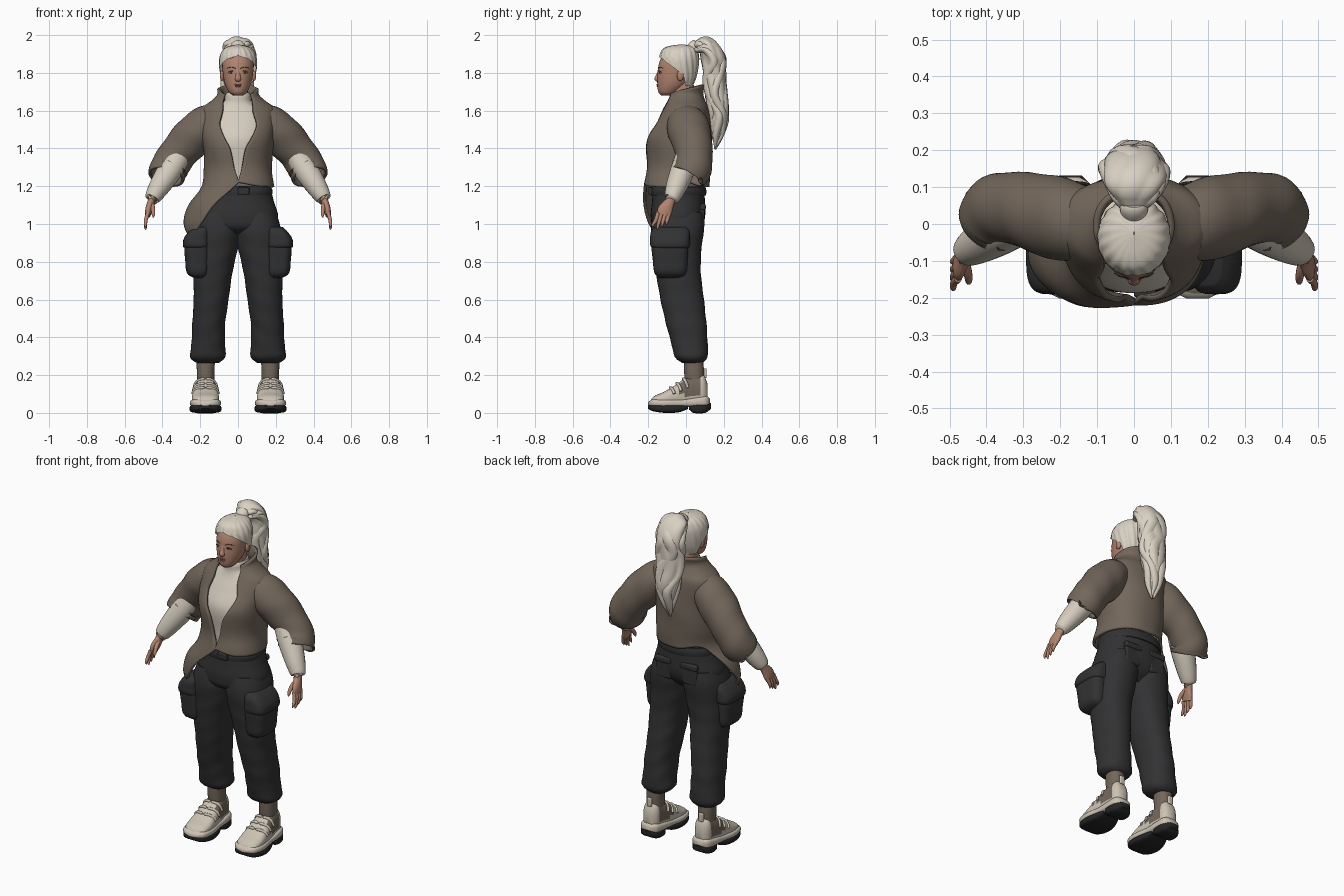
import bpy, bmesh, math
from mathutils import Vector

old = bpy.data.objects.get("Cube")
if old:
    bpy.data.objects.remove(old, do_unlink=True)


def material(name, *rgb):
    m = bpy.data.materials.new(name)
    m.use_nodes = True
    m.diffuse_color = (*rgb, 1)
    bsdf = m.node_tree.nodes["Principled BSDF"]
    bsdf.inputs["Base Color"].default_value = (*rgb, 1)
    bsdf.inputs["Roughness"].default_value = 0.8
    return m


SKIN = material("skin", .44, .23, .16)
HAIR = material("pale hair", .69, .63, .54)
BROWN = material("taupe cloth", .17, .135, .105)
CREAM = material("cream knit", .66, .6, .51)
PANTS = material("charcoal cloth", .032, .032, .034)
SOLE = material("black rubber", .018, .018, .02)
SHOE = material("cream leather", .6, .54, .45)
LIPS = material("lip", .33, .13, .1)
WHITE = material("eye white", .6, .58, .55)
DARK = material("dark brown", .09, .05, .035)


def finish(name, bm, mats, solid=0, mirror=False, angle=50, rule=None):
    """Turn a bmesh into a smooth object with optional thickness and mirroring."""
    me = bpy.data.meshes.new(name)
    bmesh.ops.remove_doubles(bm, verts=bm.verts, dist=.0001)
    bm.normal_update()
    if rule:
        for f in bm.faces:
            f.material_index = rule(f)
    bm.to_mesh(me)
    bm.free()
    for m in mats:
        me.materials.append(m)
    me.shade_smooth()
    me.set_sharp_from_angle(angle=math.radians(angle))
    ob = bpy.data.objects.new(name, me)
    bpy.context.scene.collection.objects.link(ob)
    if mirror:
        ob.modifiers.new("Mirror", "MIRROR")
    if solid:
        mod = ob.modifiers.new("Thickness", "SOLIDIFY")
        mod.thickness, mod.offset = solid, -1
    return ob


def at(table, t):
    """Smoothly interpolate table rows keyed by their first value."""
    t = min(max(t, table[0][0]), table[-1][0])
    i = max(k for k in range(len(table) - 1) if table[k][0] <= t)

    def slope(k, c):
        a, b = table[max(k - 1, 0)], table[min(k + 1, len(table) - 1)]
        return (b[c] - a[c]) / (b[0] - a[0])
    p, q = table[i], table[i + 1]
    d = q[0] - p[0]
    f = (t - p[0]) / d
    h = f * f * (3 - 2 * f)
    return [p[c] + (q[c] - p[c]) * h + d * f * (1 - f) * ((1 - f) * slope(i, c) - f * slope(i + 1, c))
            for c in range(1, len(p))]


def grid(rows, wrap=True, cap=True):
    bm = bmesh.new()
    vs = [[bm.verts.new(p) for p in row] for row in rows]
    n = len(rows[0])
    for a, b in zip(vs, vs[1:]):
        for j in range(n if wrap else n - 1):
            k = (j + 1) % n
            bm.faces.new((a[j], a[k], b[k], b[j]))
    if cap:
        bm.faces.new(vs[0][::-1])
        bm.faces.new(vs[-1])
    return bm


def power(v, p):
    return math.copysign(abs(v) ** p, v)


def shell(name, table, mat, lo=None, hi=None, gap=None, wave=None, p=.9, n=56, rows=36, **kw):
    """Upright body of (z, left, right, front, back) rows; gap opens it at the front."""
    lo = lo or [(0, table[0][0]), (1, table[0][0])]
    hi = hi or [(0, table[-1][0]), (1, table[-1][0])]
    out = []
    for r in range(rows + 1):
        ring = []
        for j in range(n + 1 if gap else n):
            s = j / n
            z0, z1 = at(lo, s)[0], at(hi, s)[0]
            z = z0 + (z1 - z0) * r / rows
            g = max(at(gap, z)[0], 0) if gap else 0
            u = g + s * (math.tau - 2 * g)
            x0, x1, y0, y1 = at(table, z)
            w = wave(u, z) if wave else 1
            ring.append(((x0 + x1) / 2 + (x1 - x0) / 2 * w * power(math.sin(u), p),
                         (y0 + y1) / 2 - (y1 - y0) / 2 * w * power(math.cos(u), p), z))
        out.append(ring)
    return finish(name, grid(out, not gap, not gap), [mat], **kw)


def sym(*rows):
    """Rows (z, half width, front, back) made symmetric about x = 0."""
    return [(z, -w, w, f, b) for z, w, f, b in rows]


def tube(name, path, mat, sides=20, steps=6, cap=True, wave=None, **kw):
    """Tube along (x, y, z, depth radius, width radius) points."""
    table = [(k, *q) for k, q in enumerate(path)]
    count = (len(path) - 1) * steps
    rings = []
    for r in range(count + 1):
        t = r / steps
        x, y, z, ra, rb = at(table, t)
        d = (Vector(at(table, t + .05)[:3]) - Vector(at(table, t - .05)[:3])).normalized()
        a = d.cross(Vector((1, 0, 0))).normalized()
        b = d.cross(a)
        ring = []
        for j in range(sides):
            u = math.tau * j / sides
            w = wave(u, t) if wave else 1
            ring.append(Vector((x, y, z)) + a * ra * w * math.cos(u) + b * rb * w * math.sin(u))
        rings.append(ring)
    return finish(name, grid(rings, True, cap), [mat], **kw)


def ball(name, center, size, mat, **kw):
    bm = bmesh.new()
    bmesh.ops.create_uvsphere(bm, u_segments=20, v_segments=12, radius=1)
    for v in bm.verts:
        v.co = Vector(center) + v.co * Vector(size)
    return finish(name, bm, [mat], **kw)


def box(name, center, size, mat, bevel=.015, **kw):
    bm = bmesh.new()
    bmesh.ops.create_cube(bm, size=1)
    for v in bm.verts:
        v.co = Vector(center) + v.co * Vector(size)
    ob = finish(name, bm, [mat], **kw)
    mod = ob.modifiers.new("Bevel", "BEVEL")
    mod.width, mod.segments = bevel, 3
    return ob


# Head and face
shell("head", sym((1.68, .025, -.13, -.07), (1.695, .045, -.145, -.04), (1.74, .068, -.152, .01), (1.8, .08, -.15, .035),
                  (1.86, .082, -.14, .045), (1.91, .06, -.11, .03), (1.93, .03, -.08, 0)), SKIN, p=1)
shell("neck", sym((1.6, .058, -.08, .05), (1.75, .05, -.08, .04)), SKIN, rows=6)
tube("nose", [(0, -.138, 1.825, .008, .014), (0, -.147, 1.79, .01, .012), (0, -.155, 1.768, .012, .016),
              (0, -.146, 1.757, .006, .012)], SKIN)
ball("ear", (.085, -.03, 1.785), (.011, .018, .028), SKIN, mirror=True)
ball("eye", (.035, -.13, 1.803), (.016, .012, .007), WHITE, mirror=True)
ball("iris", (.035, -.14, 1.803), (.0065, .0035, .0065), DARK, mirror=True)
tube("upper_eyelid", [(.016, -.142, 1.804, .002, .002), (.035, -.143, 1.811, .002, .002), (.053, -.133, 1.804, .002, .002)],
     DARK, sides=8, mirror=True)
tube("eyebrow", [(.014, -.146, 1.823, .002, .002), (.036, -.139, 1.83, .002, .003), (.058, -.123, 1.825, .001, .001)],
     DARK, sides=8, mirror=True)
ball("upper_lip", (0, -.149, 1.738), (.02, .007, .005), LIPS)
ball("lower_lip", (0, -.148, 1.73), (.017, .008, .006), LIPS)

# Hair swept back into a high ponytail
shell("hair_cap", sym((1.73, .076, -.1, .035), (1.78, .09, -.12, .055), (1.85, .1, -.143, .068), (1.9, .092, -.136, .066),
                      (1.935, .064, -.11, .05), (1.95, .02, -.05, .01), (1.951, .001, -.03, -.02)), HAIR, n=120,
      gap=[(1.73, 2), (1.78, 1.8), (1.81, 1.5), (1.84, 1.1), (1.87, .65), (1.893, 0), (1.96, 0)],
      wave=lambda u, z: 1 + .018 * math.sin(18 * u + 30 * z), p=1)
tube("hair_band", [(0, .02, 1.915, .03, .035), (0, .045, 1.94, .033, .038), (0, .06, 1.95, .028, .03)], HAIR)
tail = [(0, .04, 1.93, .02, .03), (0, .07, 1.945, .036, .055), (0, .11, 1.945, .05, .085), (0, .145, 1.88, .066, .094),
        (0, .15, 1.8, .066, .088), (0, .16, 1.7, .06, .085), (0, .17, 1.6, .06, .072), (0, .165, 1.5, .042, .048),
        (0, .158, 1.42, .008, .01)]
tube("ponytail", tail, HAIR, sides=60, wave=lambda u, t: .86 + .1 * abs(math.sin(2.5 * u + 1.2 * math.sin(1.6 * t))))
for i in range(6):
    lock = []
    for k, (x, y, z, ra, rb) in enumerate(tail[1:]):
        turn = math.tau * i / 6 + .75 * math.sin(1.7 * k + i)
        lock.append((rb * .62 * math.sin(turn), y + ra * .62 * math.cos(turn), z - .012 * (i % 3), ra * .42, rb * .42))
    tube("ponytail_lock", lock, HAIR, sides=14)

# Knitted top with a high neck
shell("inner_top", sym((1.23, .15, -.17, .1), (1.3, .155, -.175, .105), (1.45, .165, -.185, .11), (1.55, .17, -.135, .105),
                       (1.61, .13, -.1, .09), (1.645, .075, -.088, .06), (1.68, .068, -.088, .055),
                       (1.695, .06, -.08, .05)), CREAM)

# Jacket: open front, raised collar, long hem on its right side
shell("jacket_body", [(.92, -.27, .2, -.2, .1), (1, -.287, .2, -.232, .11), (1.1, -.265, .195, -.235, .115)] +
      sym((1.2, .192, -.226, .122), (1.3, .18, -.205, .132), (1.45, .19, -.214, .135), (1.55, .205, -.16, .13),
          (1.615, .192, -.125, .12), (1.655, .14, -.11, .1), (1.69, .108, -.103, .09), (1.735, .118, -.115, .1)),
      BROWN, lo=[(0, 1.22), (.1, 1.2), (.5, 1.195), (.66, 1.2), (.76, 1.02), (.83, .925), (.9, 1.01), (.96, 1.15), (1, 1.22)],
      hi=[(0, 1.69), (.15, 1.71), (.5, 1.735), (.85, 1.71), (1, 1.69)],
      gap=[(.9, 0), (1.23, 0), (1.3, .09), (1.4, .2), (1.46, .36), (1.53, .47), (1.58, .4), (1.62, .4), (1.68, .68),
           (1.74, .75)],
      wave=lambda u, z: 1 + .012 * math.sin(3 * u + 25 * z), n=80, rows=50, solid=.016)
tube("jacket_sleeve", [(.06, 0, 1.56, .07, .07), (.16, .005, 1.53, .108, .1), (.24, .025, 1.46, .11, .108),
                       (.315, .043, 1.375, .098, .1), (.366, .036, 1.295, .1, .1), (.38, .01, 1.25, .097, .097)],
     BROWN, sides=36, cap=False, solid=.014, mirror=True, wave=lambda u, t: 1 + .015 * math.sin(2 * u + 5 * t))

# Forearms and hands
tube("knit_sleeve", [(.3, .01, 1.38, .06, .062), (.36, -.018, 1.285, .064, .066), (.415, -.05, 1.2, .056, .056),
                     (.452, -.073, 1.14, .042, .042), (.455, -.076, 1.134, .03, .03)], CREAM, mirror=True)
tube("palm", [(.448, -.07, 1.15, .026, .022), (.46, -.088, 1.115, .028, .02), (.472, -.11, 1.075, .039, .019),
              (.478, -.12, 1.045, .036, .014)], SKIN, mirror=True)
for i in range(4):
    y, drop = -.148 + .02 * i, .012 * abs(i - 1)
    tube("finger", [(.477, y, 1.06, .011, .011), (.488, y - .012, 1.02, .01, .01),
                    (.49, y - .026 + .004 * i, .985 + drop, .008, .008), (.486, y - .028 + .004 * i, .97 + drop, .003, .003)],
         SKIN, sides=10, mirror=True)
tube("thumb", [(.458, -.1, 1.11, .014, .013), (.45, -.135, 1.08, .012, .012), (.448, -.155, 1.05, .009, .009),
               (.449, -.16, 1.035, .003, .003)], SKIN, sides=10, mirror=True)

# Cargo trousers
shell("trouser_hips", sym((.93, .06, -.08, .03), (.97, .17, -.165, .075), (1.03, .212, -.186, .1), (1.12, .19, -.18, .1),
                          (1.2, .168, -.172, .095)), PANTS)
shell("waistband", sym((1.15, .18, -.185, .106), (1.175, .183, -.187, .108), (1.2, .174, -.18, .102)), PANTS, rows=6)
box("belt_buckle", (.03, -.188, 1.175), (.06, .02, .04), PANTS, bevel=.006)
shell("trouser_leg", [(.265, .1, .22, -.02, .09), (.29, .07, .255, -.058, .114), (.34, .067, .248, -.07, .115),
                      (.45, .07, .243, -.1, .11), (.6, .05, .235, -.135, .095), (.75, .028, .236, -.16, .078),
                      (.9, -.005, .232, -.18, .085), (.98, -.012, .227, -.186, .097), (1.06, 0, .2, -.17, .09)],
      PANTS, mirror=True, rows=50,
      wave=lambda u, z: 1 + (.008 + .03 * max(0, .6 - z)) * math.sin(55 * z + 2 * math.sin(u) + math.cos(2 * u)))
shell("cargo_pocket", [(.715, .16, .235, -.14, -.02), (.735, .155, .268, -.165, 0), (.8, .15, .279, -.175, .008),
                       (.9, .15, .28, -.182, .01), (.95, .16, .24, -.16, -.01)], PANTS, p=.6, rows=16, mirror=True)
shell("cargo_pocket_flap", [(.87, .16, .278, -.17, .005), (.88, .15, .291, -.187, .018), (.92, .15, .288, -.19, .02),
                            (.96, .15, .262, -.185, .018), (.985, .15, .235, -.165, .005)],
      PANTS, p=.6, rows=16, mirror=True)
box("back_pocket", (.085, .083, 1.04), (.1, .03, .12), PANTS, bevel=.012, mirror=True)
box("back_pocket_flap", (.085, .09, 1.09), (.11, .03, .035), PANTS, bevel=.01, mirror=True)

# Shoes: each layer is lofted from heel to toe
FOOT = .172


def shoe_layer(name, table, mats, p=.75, rule=None):
    rows = []
    for r in range(41):
        y = table[0][0] + (table[-1][0] - table[0][0]) * r / 40
        w, z0, z1 = at(table, y)
        rows.append([(FOOT + w * power(math.sin(math.tau * j / 32), p), y,
                      (z0 + z1) / 2 + (z1 - z0) / 2 * power(math.cos(math.tau * j / 32), p)) for j in range(32)])
    finish(name, grid(rows), mats, mirror=True, rule=rule)


def side_panel(face):
    c = face.calc_center_median()
    return int(.095 < c.z < .185 and -.035 < c.y < .08 and abs(face.normal.x) > .45)


upper = [(-.19, .03, .045, .065), (-.17, .06, .035, .088), (-.12, .072, .03, .11), (-.06, .068, .03, .145),
         (0, .06, .03, .185), (.05, .053, .03, .202), (.095, .046, .03, .2), (.115, .025, .05, .15)]
shoe_layer("shoe_upper", upper, [SHOE, BROWN], rule=side_panel)
shoe_layer("shoe_midsole", [(-.202, .03, .04, .055), (-.18, .068, .032, .072), (-.11, .082, .028, .075), (-.02, .068, .03, .075),
                            (.06, .063, .03, .085), (.11, .052, .03, .09), (.127, .025, .04, .075)], [SHOE], p=.6)
shoe_layer("front_sole", [(-.2, .03, .022, .038), (-.18, .066, .01, .044), (-.11, .084, 0, .044), (-.04, .074, .003, .044),
                          (.01, .055, .02, .045)], [SOLE], p=.5)
shoe_layer("heel_sole", [(.015, .045, .018, .045), (.04, .062, 0, .048), (.1, .058, 0, .05), (.132, .03, .02, .052)],
           [SOLE], p=.5)
for y in (-.085, -.05, -.015):
    w, z0, z1 = at(upper, y)
    arc = []
    for k in range(9):
        u = (k - 4) * .33
        arc.append((FOOT + w * power(math.sin(u), .75), y + .012 * abs(k - 4) / 2,
                    (z0 + z1) / 2 + (z1 - z0) / 2 * power(math.cos(u), .75) + .004, .008, .008))
    tube("shoe_strap", arc, SHOE, sides=8, steps=3, mirror=True)
box("shoe_pull_tab", (FOOT, .102, .21), (.03, .015, .05), SHOE, bevel=.005, mirror=True)
shell("sock", [(.15, .125, .215, -.005, .095), (.22, .125, .218, -.01, .095), (.3, .12, .22, -.01, .09)],
      BROWN, rows=8, mirror=True)
